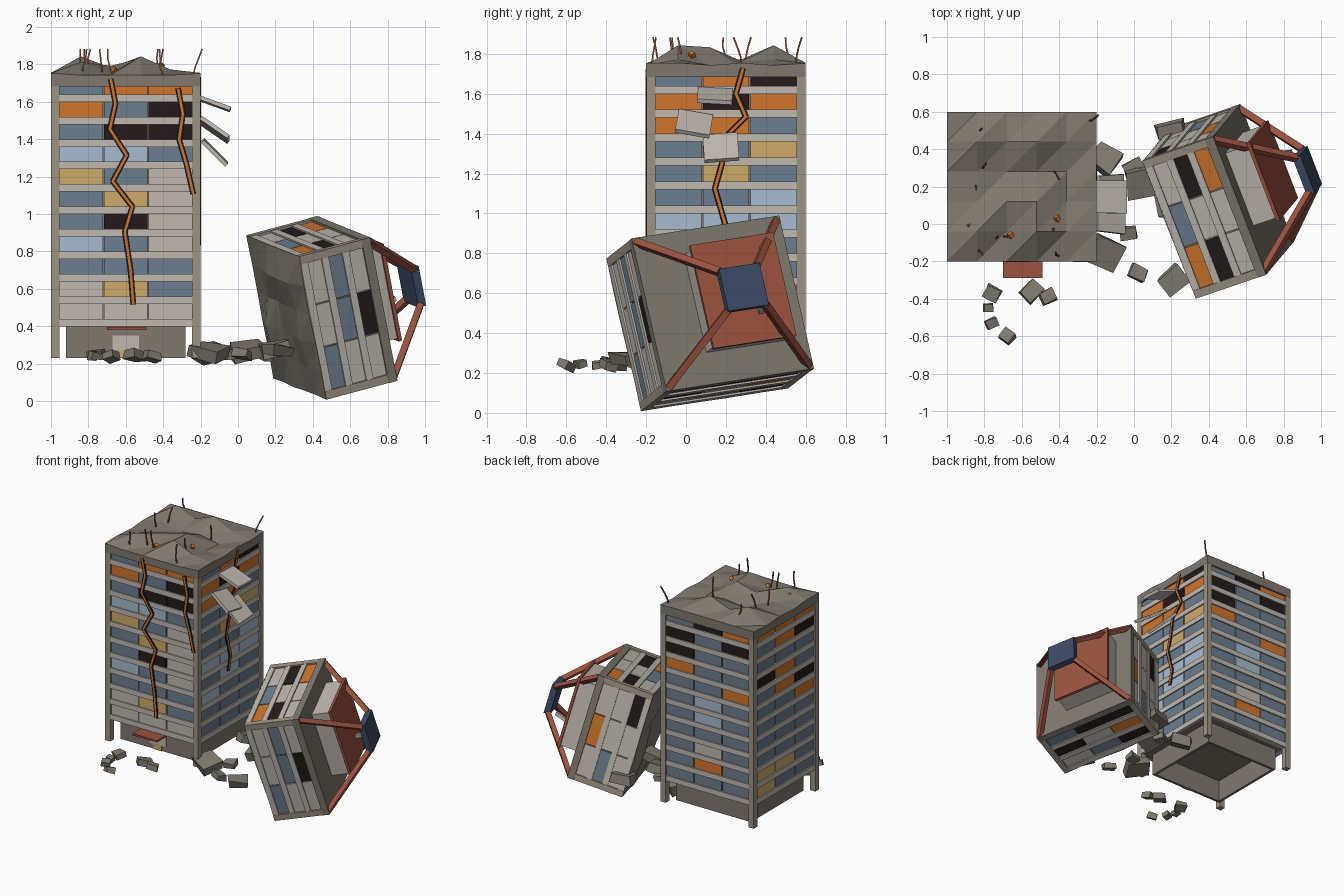
import bpy, bmesh, random
from math import radians
from mathutils import Matrix, Vector, Euler

random.seed(4)
if "Cube" in bpy.data.objects:
    bpy.data.objects.remove(bpy.data.objects["Cube"])

# Palette: key -> (name, linear colour)
PALETTE = {
    "C": ("rough_concrete", (.215, .19, .157)),
    "L": ("pale_concrete", (.53, .485, .435)),
    "P": ("pillar_stone", (.34, .29, .23)),
    "B": ("slate_glass", (.15, .21, .28)),
    "S": ("sky_glass", (.38, .50, .64)),
    "O": ("fire_orange", (.64, .18, .025)),
    "D": ("burnt_black", (.018, .011, .011)),
    "A": ("amber_glass", (.62, .40, .14)),
    "R": ("rusty_red", (.33, .085, .05)),
    "N": ("navy_metal", (.045, .07, .13)),
}
KEYS = list(PALETTE)
MATS = []
for name, rgb in PALETTE.values():
    m = bpy.data.materials.new(name)
    m.use_nodes = True
    m.diffuse_color = (*rgb, 1)
    m.node_tree.nodes["Principled BSDF"].inputs["Base Color"].default_value = (*rgb, 1)
    MATS.append(m)


def finish(bm, name, matrix=Matrix()):
    bmesh.ops.recalc_face_normals(bm, faces=bm.faces)
    mesh = bpy.data.meshes.new(name)
    used = sorted({f.material_index for f in bm.faces})
    for f in bm.faces:
        f.material_index = used.index(f.material_index)
    for i in used:
        mesh.materials.append(MATS[i])
    bm.to_mesh(mesh)
    bm.free()
    ob = bpy.data.objects.new(name, mesh)
    ob.matrix_world = matrix
    bpy.context.collection.objects.link(ob)
    return ob


def box(bm, centre, size, key, turn=Matrix()):
    """Box at centre; turn is applied after placing."""
    m = turn @ Matrix.Translation(centre) @ Matrix.Diagonal((*size, 1))
    verts = bmesh.ops.create_cube(bm, size=1, matrix=m)["verts"]
    for f in {f for v in verts for f in v.link_faces}:
        f.material_index = KEYS.index(key)
    return verts


def beam(bm, p, q, width, depth, key, normal=(0, -1, 0), extra=0.0):
    """Bar from p to q, its depth measured along normal."""
    p, q = Vector(p), Vector(q)
    z = (q - p).normalized()
    x = Vector(normal).cross(z).normalized()
    rot = Matrix((x, z.cross(x), z)).transposed().to_4x4()
    box(bm, (0, 0, 0), (width, depth, (q - p).length + extra), key,
        Matrix.Translation((p + q) / 2) @ rot)


def rough_slab(name, half, height, matrix, cuts=5):
    """Square slab with a broken, faceted upper side."""
    bm = bmesh.new()
    bmesh.ops.create_grid(bm, x_segments=cuts, y_segments=cuts, size=half)
    new = bmesh.ops.extrude_face_region(bm, geom=bm.faces[:])["geom"]
    for v in [g for g in new if isinstance(g, bmesh.types.BMVert)]:
        i, j = (round((c + half) / (2 * half) * cuts) for c in v.co.xy)
        v.co.z = height(i, j)
    bmesh.ops.triangulate(bm, faces=bm.faces[:], quad_method="FIXED")
    return finish(bm, name, matrix)


HALF, STOREY = .4, .12


def storeys(name, sides, matrix, legs=0.0):
    """Square block of floors; sides hold glazing rows, lowest first."""
    rows = len(sides[0])
    top = rows * STOREY
    core, bands, glass, posts = (bmesh.new() for _ in range(4))
    box(core, (0, 0, top / 2), (.754, .754, top), "C")
    for s, plan in enumerate(sides):
        turn = Matrix.Rotation(radians(90 * s), 4, "Z")
        height = top + legs
        box(posts, (.3765, -.3765, height / 2 - legs), (.045, .045, height), "P", turn)
        for r, row in enumerate(plan):
            box(bands, (0, -.377, r * STOREY + .02), (.712, .04, .04), "L", turn)
            for c, key in enumerate(row):
                box(glass, ((c - 1) * .238, -.383, r * STOREY + .08),
                    (.231, .009, .08), key, turn)
    for part, bm in (("core", core), ("floor_bands", bands), ("windows", glass), ("pillars", posts)):
        finish(bm, f"{name}_{part}", matrix)


# Standing tower
TOWER = Matrix.Translation((-.6, .2, .40))
storeys("tower", [
    "LLL LAB BBB SBL BDL BAL ABL SSB BDD OBD BOO".split(),
    "BBB BBB SBB BSB SSS BBS BAB BBA OOB ODO BOD".split(),
    "BBB BOB BLB BBB BSB BSB BBO OBB DBB DBD BDO".split(),
    "ABB AAB BBB BBB BBB BBO BOD DOB BBB BOD OOO".split(),
], TOWER, legs=.17)

# Ground floor walls, open underneath
bm = bmesh.new()
for s in range(4):
    box(bm, (0, -.31, -.08), (.64, .02, .18), "C", Matrix.Rotation(radians(90 * s), 4, "Z"))
finish(bm, "ground_floor", TOWER)
bm = bmesh.new()
box(bm, (0, -.322, -.09), (.14, .008, .08), "L")
box(bm, (0, -.322, -.15), (.07, .009, .04), "A")
finish(bm, "entrance_door", TOWER)
bm = bmesh.new()
box(bm, (.005, -.40, -.012), (.21, .18, .014), "R")
finish(bm, "entrance_canopy", TOWER)

# Broken roof
PEAKS = [[.13, .07, .16, .09], [.08, .11, .15, .06], [.09, .06, .08, .05], [.16, .10, .16, .09]]


def roof_height(i, j):
    if 0 < i < 5 and 0 < j < 5:
        return PEAKS[j - 1][i - 1]
    return .07 if i in (0, 5) and j in (0, 5) else .06 + .012 * ((i * 2 + j) % 2)


rough_slab("broken_roof", HALF, roof_height, TOWER @ Matrix.Translation((0, 0, 1.283)))

# Bent reinforcing bars and embers on the roof
bm = bmesh.new()
for x, y in ((-.8, .53), (-.85, .21), (-.82, .3), (-.43, .28), (-.24, .55), (-.43, -.02),
             (-.67, -.07), (-.73, -.06), (-.83, -.13), (-.4, -.17)):
    p = Vector((x, y, 1.74))
    lean = Vector((random.uniform(-.012, .012), random.uniform(-.012, .012), .047))
    for k in range(3):
        q = p + lean + Vector((random.uniform(-.01, .01), random.uniform(-.01, .01), 0))
        beam(bm, p, q, .008, .008, "R", extra=.003)
        p = q
finish(bm, "reinforcing_bars")
bm = bmesh.new()
for x, y, z in ((-.88, -.01, 1.775), (-.41, .03, 1.795), (-.66, -.06, 1.77)):
    box(bm, (0, 0, 0), (.025, .025, .025), "O",
        Matrix.Translation((x, y, z)) @ Euler((.5, .4, .7)).to_matrix().to_4x4())
finish(bm, "embers")

# Glowing cracks: points are (across, height)
FRONT = Matrix.Translation((0, -.2, 0))
SIDE = Matrix.Translation((-.2, 0, 0)) @ Matrix.Rotation(radians(90), 4, "Z")
CRACKS = {
    "front_long_crack": (FRONT, [(-.68, 1.72), (-.655, 1.59), (-.685, 1.455), (-.595, 1.315), (-.67, 1.175),
                                 (-.565, 1.04), (-.605, .905), (-.575, .705), (-.56, .52)]),
    "front_short_crack": (FRONT, [(-.32, 1.67), (-.295, 1.535), (-.315, 1.4), (-.275, 1.265), (-.24, 1.11)]),
    "side_crack": (SIDE, [(.285, 1.725), (.25, 1.6), (.3, 1.485), (.2, 1.385), (.18, 1.25),
                          (.145, 1.125), (.195, .95), (.17, .84)]),
}
for name, (matrix, path) in CRACKS.items():
    bm = bmesh.new()
    for (a, b), (c, d) in zip(path, path[1:]):
        beam(bm, (a, .002, b), (c, .002, d), .031, .006, "D", extra=.008)
        beam(bm, (a, 0, b), (c, 0, d), .013, .006, "O", extra=.005)
    finish(bm, name, matrix)

# Torn slabs hanging from the side
bm = bmesh.new()
for y, z, tilt, twist in ((.145, 1.59, 20, 3), (.04, 1.45, 35, 10), (.175, 1.33, 45, -4)):
    turn = (Matrix.Translation((-.125, y, z)) @ Matrix.Rotation(radians(-twist), 4, "X")
            @ Matrix.Rotation(radians(tilt), 4, "Y"))
    box(bm, (0, 0, 0), (.18, .175, .022), "L", turn)
finish(bm, "hanging_slabs")

# Fallen top: local z runs along its tipped-over axis
u = Vector((-.355, .924, .143)).normalized()
n = Vector((.915, .305, .244))
n = (n - u * n.dot(u)).normalized()
FALLEN = Matrix.Translation((.6375, .185, .549)) @ Matrix((u, n.cross(u), n)).transposed().to_4x4()
FLOORS = FALLEN @ Matrix.Translation((0, 0, -.41))
storeys("fallen_top", [
    "LBD DLO BDD".split(),
    "LLD BLL LOL".split(),
    "LBO DLD OLL".split(),
    "LLB BBL LDL".split(),
], FLOORS)
bm = bmesh.new()
box(bm, (0, 0, -.025), (.8, .8, .05), "C")
finish(bm, "fallen_roof_slab", FALLEN)


def torn_height(i, j):
    edge = i in (0, 5) or j in (0, 5)
    return random.uniform(0, .01) if edge else random.uniform(.005, .045)


rough_slab("torn_underside", .398, torn_height, FLOORS @ Matrix.Rotation(radians(180), 4, "X"))

# Roof house, its red lid, and the mast frame
bm = bmesh.new()
box(bm, (.065, .02, .065), (.42, .51, .13), "L")
finish(bm, "roof_house", FALLEN)
bm = bmesh.new()
box(bm, (.065, .02, .14), (.45, .54, .02), "R")
finish(bm, "roof_house_lid", FALLEN)
bm = bmesh.new()
for sx in (-1, 1):
    for sy in (-1, 1):
        beam(bm, (.38 * sx, .38 * sy, -.01), (.1 * sx, .1 * sy, .31), .035, .035, "R", (sx, -sy, 0))
finish(bm, "mast_struts", FALLEN)
bm = bmesh.new()
box(bm, (0, 0, .315), (.22, .22, .045), "N")
finish(bm, "mast_head", FALLEN)
bm = bmesh.new()
beam(bm, (.13, -.1, .15), (.11, -.08, .25), .025, .025, "L")
finish(bm, "roof_vent", FALLEN)

# Rubble: x, y, height of centre, size, heading
bm = bmesh.new()
for x, y, z, size, heading in (
        (-.76, -.37, .25, .08, -30), (-.78, -.45, .24, .05, 0), (-.76, -.53, .245, .06, 25),
        (-.68, -.6, .24, .07, -35), (-.55, -.36, .245, .1, 45), (-.46, -.39, .24, .08, 25),
        (-.03, -.05, .25, .08, 5), (.02, -.26, .25, .09, -25), (.21, -.3, .27, .13, 40),
        (.05, .22, .27, .17, 10), (-.16, .35, .26, .15, -35), (-.16, -.15, .26, .17, -25),
        (0, .3, .25, .1, 30), (.2, .1, .28, .15, 0), (.2, .48, .26, .15, 10)):
    turn = Matrix.Translation((x, y, z)) @ Euler(
        (random.uniform(-.3, .3), random.uniform(-.3, .3), radians(heading))).to_matrix().to_4x4()
    for v in box(bm, (0, 0, 0), (size, size * .85, .022 + size * .27), "C", turn):
        v.co += Vector([random.uniform(-.07, .07) * size for _ in range(3)])
finish(bm, "rubble")
